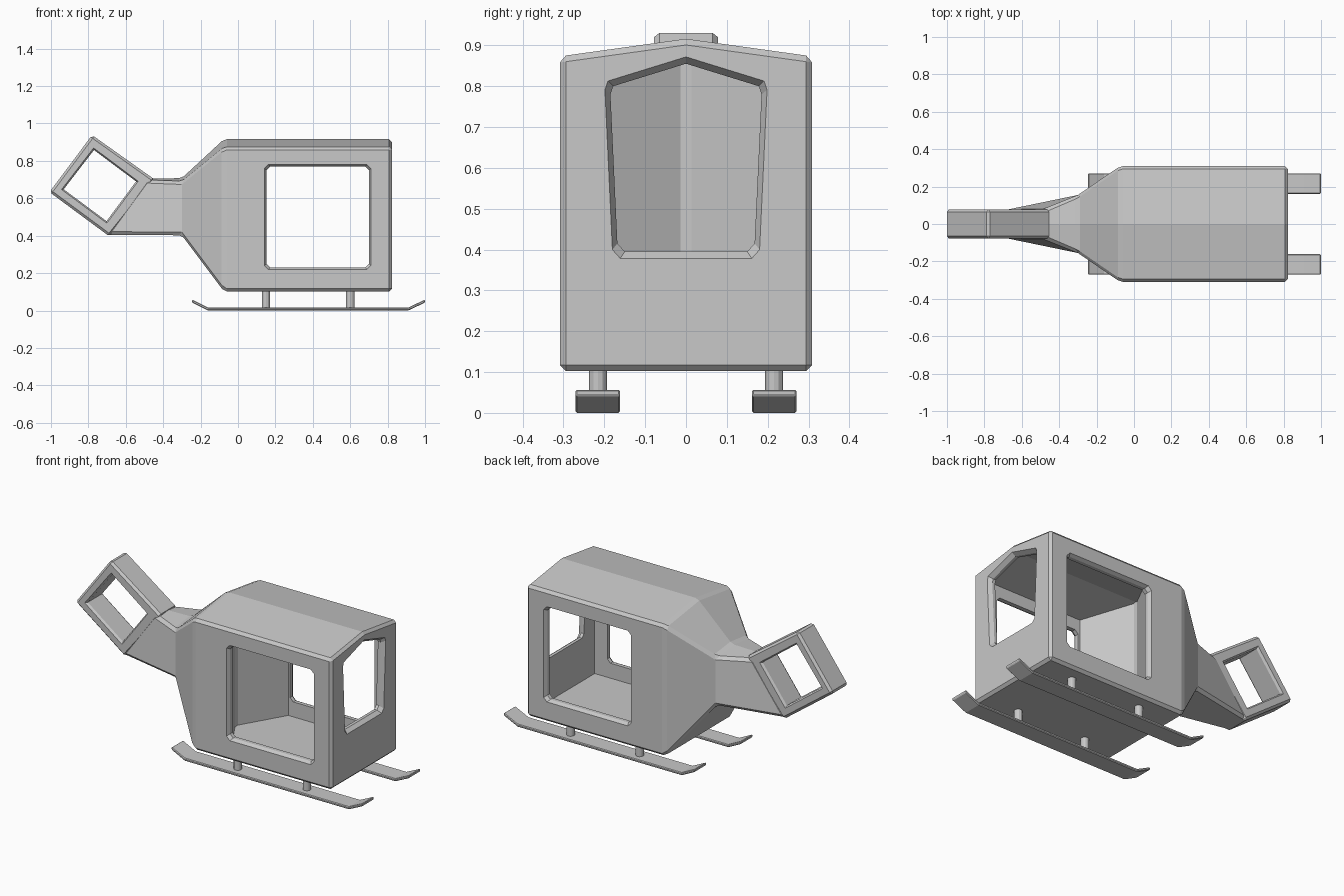
import bpy
import bmesh
from math import radians
from mathutils import Vector

cube = bpy.data.objects.get("Cube")
if cube:
    bpy.data.objects.remove(cube, do_unlink=True)

grey = bpy.data.materials.new("plain grey")
grey.use_nodes = True
COLOUR = (0.58, 0.58, 0.58, 1)
grey.diffuse_color = COLOUR
for node in grey.node_tree.nodes:
    if node.type == "BSDF_PRINCIPLED":
        node.inputs["Base Color"].default_value = COLOUR


def loft(name, rings):
    """Closed solid skinned through rings with equal point counts."""
    bm = bmesh.new()
    loops = [[bm.verts.new(p) for p in ring] for ring in rings]
    n = len(loops[0])
    for a, b in zip(loops, loops[1:]):
        for i in range(n):
            j = (i + 1) % n
            bm.faces.new((a[i], a[j], b[j], b[i]))
    bm.faces.new(loops[0])
    bm.faces.new(loops[-1])
    bmesh.ops.recalc_face_normals(bm, faces=bm.faces)
    mesh = bpy.data.meshes.new(name)
    bm.to_mesh(mesh)
    bm.free()
    mesh.materials.append(grey)
    obj = bpy.data.objects.new(name, mesh)
    bpy.context.collection.objects.link(obj)
    return obj


def apply(obj, mod):
    bpy.context.view_layer.objects.active = obj
    bpy.ops.object.modifier_apply(modifier=mod.name)


def bevel(obj, width, angle=30):
    mod = obj.modifiers.new("bevel", "BEVEL")
    mod.width = width
    mod.segments = 1
    mod.limit_method = "ANGLE"
    mod.angle_limit = radians(angle)
    apply(obj, mod)


def cut(obj, cutter):
    mod = obj.modifiers.new("cut", "BOOLEAN")
    mod.operation = "DIFFERENCE"
    mod.solver = "EXACT"
    mod.object = cutter
    apply(obj, mod)
    bpy.data.objects.remove(cutter, do_unlink=True)


def gable(x_low, x_high, half, low, eave, ridge):
    """Pentagonal house-shaped section; may lean from x_low to x_high."""
    return [(x_low, -half, low), (x_low, half, low), (x_high, half, eave),
            (x_high, 0, ridge), (x_high, -half, eave)]


def grow(points, factor):
    centre = sum((Vector(p) for p in points), Vector((0, 0))) / len(points)
    return [centre + (Vector(p) - centre) * factor for p in points]


def chamfered(x0, x1, z0, z1, c):
    return [(x0 + c, z0), (x1 - c, z0), (x1, z0 + c), (x1, z1 - c),
            (x1 - c, z1), (x0 + c, z1), (x0, z1 - c), (x0, z0 + c)]


def across(points, y):
    return [(x, y, z) for x, z in points]


# Fuselage tapering back to the tail
hull = loft("fuselage", [
    gable(0.823, 0.823, 0.309, 0.102, 0.873, 0.916),
    gable(-0.075, -0.075, 0.309, 0.102, 0.873, 0.916),
    gable(-0.30, -0.30, 0.155, 0.402, 0.69, 0.708),
    gable(-0.705, -0.49, 0.074, 0.405, 0.697, 0.704)])
bevel(hull, 0.015)

# Hollow cabin whose rear wall is a shallow vertical wedge
cut(hull, loft("cabin_cutter", [
    gable(0.782, 0.782, 0.268, 0.142, 0.838, 0.884),
    gable(0.14, 0.14, 0.268, 0.142, 0.838, 0.884),
    gable(-0.01, -0.01, 0.013, 0.142, 0.88, 0.884)]))

# Side windows through both walls, flared at the outside
side = chamfered(0.152, 0.70, 0.23, 0.77, 0.02)
wide = grow(side, 1.12)
cut(hull, loft("side_window_cutter", [
    across(wide, -0.35), across(side, -0.29),
    across(side, 0.29), across(wide, 0.35)]))

# Front window with a peaked top
half_pane = [(0.15, 0.395), (0.168, 0.415), (0.185, 0.78), (0.178, 0.80)]
pane = half_pane + [(0, 0.855)] + [(-y, z) for y, z in reversed(half_pane)]
cut(hull, loft("front_window_cutter", [
    [(x, y, z) for y, z in grow(pane, f)]
    for x, f in ((0.72, 1), (0.80, 1), (0.86, 1.19))]))

# Tilted square tail frame
outer = [(-0.687, 0.396), (-0.445, 0.70), (-0.78, 0.938), (-1.008, 0.633)]
inner = [(-0.703, 0.478), (-0.545, 0.69), (-0.77, 0.858), (-0.932, 0.648)]
tail = loft("tail_frame", [across(outer, -0.078), across(outer, 0.078)])
bevel(tail, 0.013)
flare = grow(inner, 1.25)
cut(tail, loft("tail_hole_cutter", [
    across(flare, -0.12), across(inner, -0.065),
    across(inner, 0.065), across(flare, 0.12)]))

# Landing skids with upturned ends, and their struts
path = [(-0.245, 0.042), (-0.16, 0.0), (0.91, 0.0), (0.999, 0.042)]
for label, side_y in (("left", 0.216), ("right", -0.216)):
    skid = loft(label + "_skid", [
        [(x, side_y - 0.055, z), (x, side_y + 0.055, z),
         (x, side_y + 0.055, z + 0.016), (x, side_y - 0.055, z + 0.016)]
        for x, z in path])
    bevel(skid, 0.004, 50)
    for end, x in (("rear", 0.15), ("front", 0.6)):
        bpy.ops.mesh.primitive_cylinder_add(
            vertices=12, radius=0.022, depth=0.115, location=(x, side_y, 0.065))
        strut = bpy.context.object
        strut.name = label + "_" + end + "_strut"
        strut.data.materials.append(grey)
